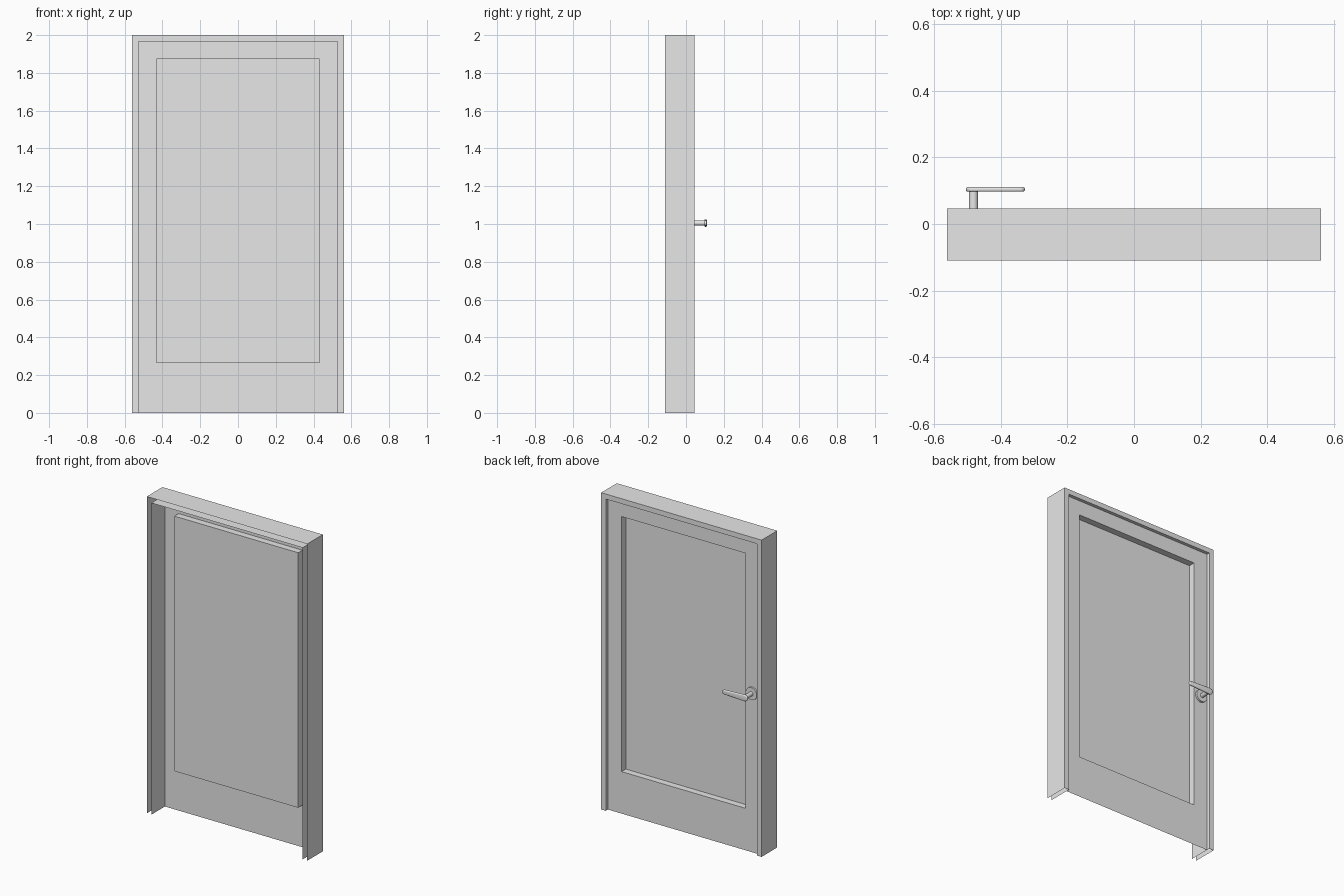
import bpy, bmesh, math
from mathutils import Matrix, Vector

cube = bpy.data.objects.get("Cube")
if cube:
    bpy.data.objects.remove(cube, do_unlink=True)

grey = bpy.data.materials.new("light_grey")
grey.use_nodes = True
grey.diffuse_color = (0.8, 0.8, 0.8, 1)
grey.node_tree.nodes["Principled BSDF"].inputs["Base Color"].default_value = (0.8, 0.8, 0.8, 1)


def finish(name, bm, smooth=False):
    mesh = bpy.data.meshes.new(name)
    bm.to_mesh(mesh)
    bm.free()
    obj = bpy.data.objects.new(name, mesh)
    bpy.context.collection.objects.link(obj)
    mesh.materials.append(grey)
    if smooth:
        bpy.ops.object.select_all(action="DESELECT")
        bpy.context.view_layer.objects.active = obj
        obj.select_set(True)
        bpy.ops.object.shade_smooth_by_angle(angle=math.radians(40))
    return obj


def ring(bm, half, bottom, top, y):
    corners = ((-half, bottom), (-half, top), (half, top), (half, bottom))
    return [bm.verts.new((x, y, z)) for x, z in corners]


def bridge(bm, a, b, closed):
    for i in range(4 if closed else 3):
        j = (i + 1) % 4
        bm.faces.new((a[i], a[j], b[j], b[i]))


FRONT, BACK, LEAF, PANEL = -0.11, 0.046, 0.025, -0.017
OUT, IN, TOP, IN_TOP = 0.56, 0.528, 2.0, 1.968
POST_X, HANDLE_Z = -0.481, 1.005

# Door frame: a folded sheet, open at the front edge and the floor
bm = bmesh.new()
rings = [ring(bm, h, 0, t, y) for h, t, y in (
    (OUT, TOP, FRONT), (OUT, TOP, BACK), (IN, IN_TOP, BACK), (IN, IN_TOP, FRONT))]
for a, b in zip(rings, rings[1:]):
    bridge(bm, a, b, False)
finish("door_frame", bm)

# Door leaf: one sheet with the panel pushed towards the front
bm = bmesh.new()
edge = ring(bm, IN, 0, IN_TOP, LEAF)
rim = ring(bm, 0.432, 0.265, 1.875, LEAF)
floor = ring(bm, 0.432, 0.265, 1.875, PANEL)
bridge(bm, edge, rim, True)
bridge(bm, rim, floor, True)
bm.faces.new(floor)
finish("door_leaf", bm)


# Round handle parts along y
def disc(name, radius, y0, y1):
    bm = bmesh.new()
    place = Matrix.Translation((POST_X, (y0 + y1) / 2, HANDLE_Z)) @ Matrix.Rotation(math.pi / 2, 4, "X")
    bmesh.ops.create_cone(bm, cap_ends=True, segments=32, radius1=radius,
                          radius2=radius, depth=y1 - y0, matrix=place)
    return finish(name, bm, True)


disc("handle_rosette", 0.039, LEAF, LEAF + 0.012)
disc("handle_post", 0.0135, LEAF, 0.1)

# Lever: tapered bar with round ends and soft edges
bm = bmesh.new()
outline = []
for cx, radius, start in ((-0.341, 0.014, -90), (-0.4835, 0.02, 90)):
    for i in range(13):
        a = math.radians(start + i * 15)
        outline.append(bm.verts.new((cx + radius * math.cos(a), 0.097,
                                     HANDLE_Z + radius * math.sin(a))))
face = bm.faces.new(outline)
top = bmesh.ops.extrude_face_region(bm, geom=[face])
bmesh.ops.translate(bm, vec=Vector((0, 0.0135, 0)),
                    verts=[g for g in top["geom"] if isinstance(g, bmesh.types.BMVert)])
bmesh.ops.recalc_face_normals(bm, faces=bm.faces[:])
caps = [e for e in bm.edges if abs(e.verts[0].co.y - e.verts[1].co.y) < 0.001]
bmesh.ops.bevel(bm, geom=caps, offset=0.005, segments=3, profile=0.5, affect="EDGES")
finish("handle_lever", bm, True)
